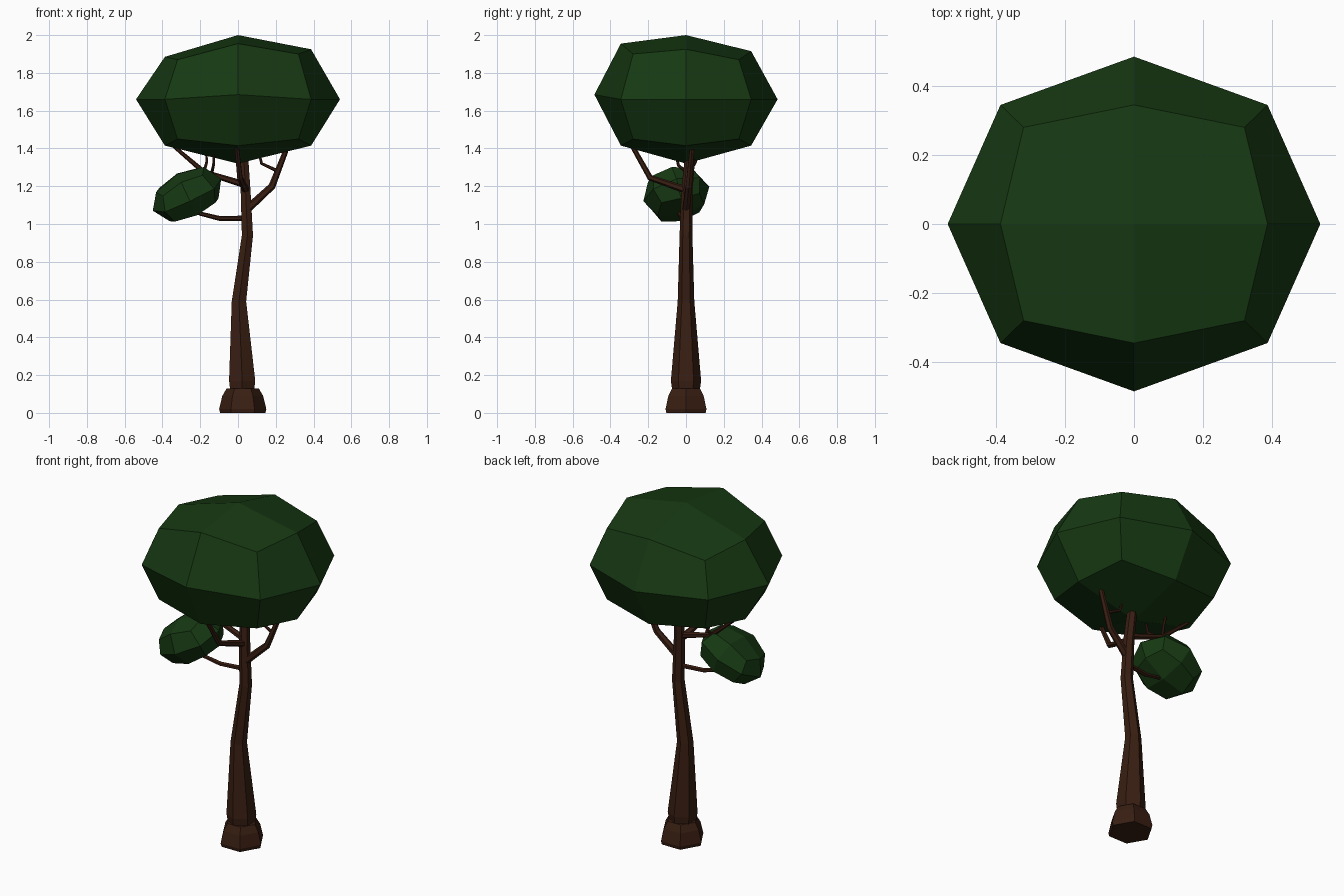
import bpy, bmesh
from math import cos, sin, pi, radians
from mathutils import Vector, Matrix

if "Cube" in bpy.data.objects:
    bpy.data.objects.remove(bpy.data.objects["Cube"])


def material(name, rgb):
    m = bpy.data.materials.new(name)
    m.diffuse_color = (*rgb, 1)
    m.use_nodes = True
    m.node_tree.nodes["Principled BSDF"].inputs["Base Color"].default_value = m.diffuse_color
    return m


BARK = material("bark", (0.040, 0.013, 0.006))
LEAF = material("leaf", (0.008, 0.040, 0.006))


def finish(name, bm, mat):
    bmesh.ops.recalc_face_normals(bm, faces=bm.faces)
    mesh = bpy.data.meshes.new(name)
    bm.to_mesh(mesh)
    bm.free()
    mesh.materials.append(mat)
    obj = bpy.data.objects.new(name, mesh)
    bpy.context.collection.objects.link(obj)
    return obj


def tube(name, path, radii, sides=6, level=False, turn=0.0):
    """Flat-faced tube through the path; level keeps every ring horizontal."""
    pts = [Vector(p) for p in path]
    bm = bmesh.new()
    rings = []
    for i, (p, r) in enumerate(zip(pts, radii)):
        d = pts[min(i + 1, len(pts) - 1)] - pts[max(i - 1, 0)]
        if level:
            u, v = Vector((1, 0, 0)), Vector((0, 1, 0))
        else:
            ref = Vector((0, 1, 0)) if abs(d.x) > abs(d.y) else Vector((1, 0, 0))
            u = d.cross(ref).normalized()
            v = d.cross(u).normalized()
        angles = [turn + 2 * pi * k / sides for k in range(sides)]
        rings.append([bm.verts.new(p + r * (cos(a) * u + sin(a) * v)) for a in angles])
    for a, b in zip(rings, rings[1:]):
        for k in range(sides):
            n = (k + 1) % sides
            bm.faces.new((a[k], a[n], b[n], b[k]))
    bm.faces.new(rings[0])
    bm.faces.new(rings[-1])
    return finish(name, bm, BARK)


# Small height changes that make the crown uneven, keyed by cube position
UNEVEN = {(1, 0, 1): 0.02, (-1, 0, 1): -0.02, (0, -1, 1): 0.05, (0, 1, 1): 0.01,
          (1, -1, 1): 0.03, (-1, 1, 1): -0.02, (0, -1, 0): 0.025}


def foliage(name, matrix):
    """Cube divided once and rounded: 24 large flat facets."""
    bm = bmesh.new()
    bmesh.ops.create_cube(bm, size=2)
    bmesh.ops.subdivide_edges(bm, edges=bm.edges[:], cuts=1, use_grid_fill=True)
    for v in bm.verts:
        x, y, z = (round(c) for c in v.co)
        count = abs(x) + abs(y) + abs(z)
        sx, sy, sz = {1: (0.54, 0.485, 0.34),
                      2: (0.387, 0.345, 0.245),
                      3: (0.32, 0.28, 0.21)}[count]
        v.co = (x * sx, y * sy, z * sz + UNEVEN.get((x, y, z), 0))
    bm.transform(matrix)
    return finish(name, bm, LEAF)


# Leaves
foliage("crown", Matrix.Translation((0, 0, 1.66)))
foliage("side_foliage", Matrix.Translation((-0.27, -0.05, 1.155))
        @ Matrix.Rotation(radians(-25), 4, 'Y')
        @ Matrix.Rotation(radians(15), 4, 'X')
        @ Matrix.Scale(0.37, 4))

# Root flare and trunk
tube("root_flare", [(0.025, 0, z) for z in (0, 0.02, 0.09, 0.13)],
     [0.12, 0.125, 0.108, 0.085], level=True)
tube("trunk", [(0.022, 0, 0.1), (0.022, 0, 0.17), (0.005, 0, 0.59), (0.05, 0, 0.94),
               (0.04, 0.005, 1.18), (0.025, 0.03, 1.45)],
     [0.07, 0.08, 0.044, 0.034, 0.03, 0.026], level=True, turn=pi / 6)

# Branches
tube("right_branch", [(0.05, 0, 1.08), (0.18, 0.015, 1.2), (0.25, 0.03, 1.38), (0.27, 0.03, 1.48)],
     [0.022, 0.019, 0.014, 0.01])
tube("front_branch", [(0.04, 0, 1.18), (0.01, -0.19, 1.245), (-0.01, -0.3, 1.44)],
     [0.02, 0.016, 0.012])
tube("left_branch", [(0.03, 0, 1.21), (-0.18, 0.02, 1.275), (-0.35, 0.04, 1.42)],
     [0.018, 0.014, 0.009])
tube("low_branch", [(0.04, 0, 1.03), (-0.1, -0.02, 1.03), (-0.2, -0.035, 1.055), (-0.28, -0.05, 1.1)],
     [0.014, 0.013, 0.011, 0.008])

# Twigs
tube("right_twig", [(0.21, 0.02, 1.28), (0.125, 0.03, 1.32), (0.1, 0.04, 1.42)],
     [0.01, 0.008, 0.006])
tube("left_twig_outer", [(-0.18, 0.02, 1.275), (-0.165, 0.05, 1.33), (-0.17, 0.07, 1.4)],
     [0.009, 0.008, 0.006])
tube("left_twig_inner", [(-0.14, 0.015, 1.265), (-0.13, -0.04, 1.31), (-0.125, -0.06, 1.4)],
     [0.009, 0.008, 0.006])
